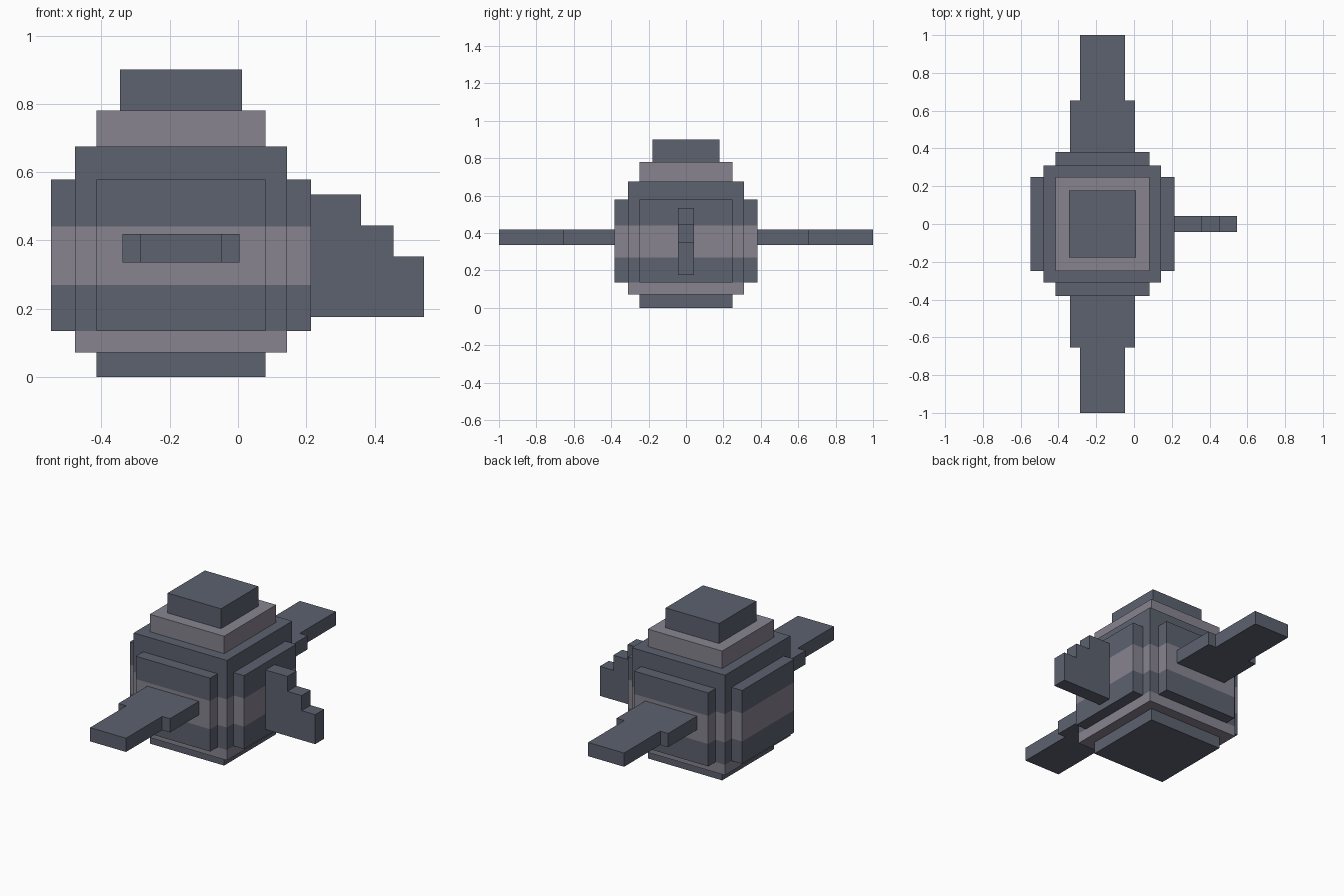
import bpy
import bmesh

cube = bpy.data.objects.get("Cube")
if cube:
    bpy.data.objects.remove(cube, do_unlink=True)


def make_material(name, color):
    mat = bpy.data.materials.new(name)
    mat.use_nodes = True
    mat.diffuse_color = color
    mat.node_tree.nodes["Principled BSDF"].inputs["Base Color"].default_value = color
    return mat


SLATE = make_material("slate blue grey", (0.109, 0.122, 0.162, 1))
PALE = make_material("pale mauve grey", (0.242, 0.231, 0.279, 1))

CX = -0.167                      # body axis
BANDS = (0.135, 0.27, 0.44)      # heights where the body colour changes


def is_pale(z):
    return z < BANDS[0] - 0.001 or BANDS[1] < z < BANDS[2]


def finish(name, bm, mats):
    bmesh.ops.recalc_face_normals(bm, faces=bm.faces)
    mesh = bpy.data.meshes.new(name)
    bm.to_mesh(mesh)
    bm.free()
    for mat in mats:
        mesh.materials.append(mat)
    obj = bpy.data.objects.new(name, mesh)
    bpy.context.scene.collection.objects.link(obj)
    return obj


def box(name, x, y, z, mat=SLATE, banded=False):
    bm = bmesh.new()
    bmesh.ops.create_cube(bm, size=1)
    for v in bm.verts:
        v.co = [lo + (c + 0.5) * (hi - lo) for c, (lo, hi) in zip(v.co, (x, y, z))]
    if banded:
        for h in BANDS:
            if z[0] < h < z[1]:
                bmesh.ops.bisect_plane(bm, geom=bm.verts[:] + bm.edges[:] + bm.faces[:],
                                       plane_co=(0, 0, h), plane_no=(0, 0, 1))
        for f in bm.faces:
            f.material_index = int(is_pale(f.calc_center_median().z))
        return finish(name, bm, (SLATE, PALE))
    return finish(name, bm, (mat,))


def block(name, half, z, mat=SLATE, banded=False):
    return box(name, (CX - half, CX + half), (-half, half), z, mat, banded)


def prism(name, outline, axis, lo, hi):
    """Extrude a flat outline along y (axis 1) or z (axis 2)."""
    bm = bmesh.new()
    place = (lambda a, b: (a, lo, b)) if axis == 1 else (lambda a, b: (a, b, lo))
    face = bm.faces.new([bm.verts.new(place(a, b)) for a, b in outline])
    new = bmesh.ops.extrude_face_region(bm, geom=[face])["geom"]
    for v in new:
        if isinstance(v, bmesh.types.BMVert):
            v.co[axis] = hi
    return finish(name, bm, (SLATE,))


# Stacked body
block("base", 0.248, (0, 0.072))
block("body", 0.311, (0.072, 0.675), banded=True)
block("neck_tier", 0.248, (0.675, 0.78), PALE)
block("top_cap", 0.178, (0.78, 0.9))

# Raised panels on the four sides
PANEL_Z = (BANDS[0], 0.578)
box("right_panel", (CX - 0.381, CX - 0.311), (-0.248, 0.248), PANEL_Z, banded=True)
box("left_panel", (CX + 0.311, CX + 0.381), (-0.248, 0.248), PANEL_Z, banded=True)
for side, s in (("front", -1), ("back", 1)):
    ys = sorted((s * 0.311, s * 0.381))
    box(side + "_panel", (CX - 0.248, CX + 0.248), ys, PANEL_Z, banded=True)

    # Stepped wing: wide root, narrow tip
    root, tip = 0.172, 0.12
    half = [(root, 0.381), (root, 0.655), (tip, 0.655), (tip, 1.0)]
    outline = [(CX + w, s * y) for w, y in half]
    outline += [(CX - w, s * y) for w, y in reversed(half)]
    prism(side + "_wing", outline, 2, 0.335, 0.418)

# Stepped tail fin
fin = [(0.214, 0.175), (0.545, 0.175), (0.545, 0.353), (0.455, 0.353),
       (0.455, 0.444), (0.36, 0.444), (0.36, 0.534), (0.214, 0.534)]
prism("tail_fin", fin, 1, -0.043, 0.043)
